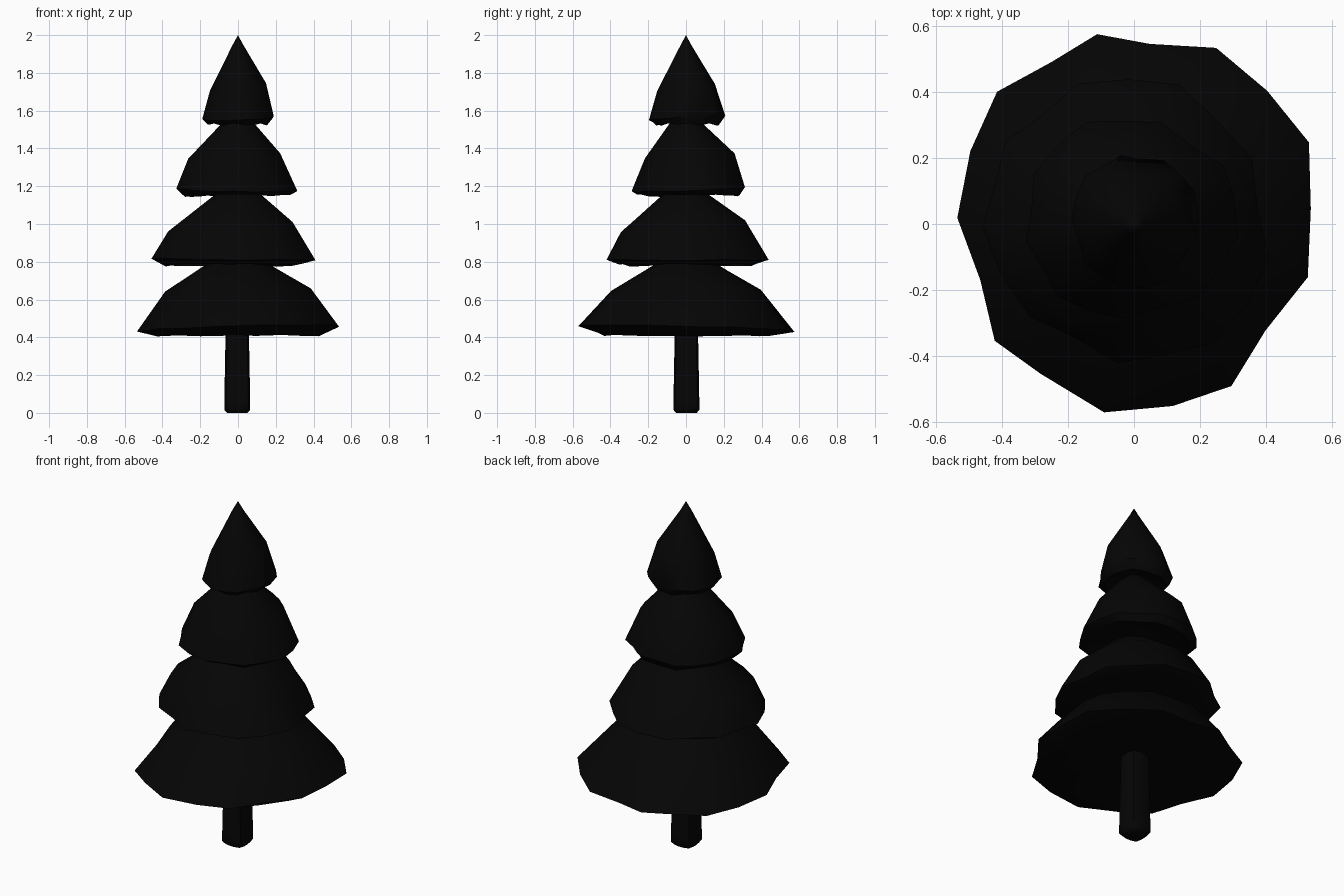
import bpy, bmesh, math, random

old = bpy.data.objects.get("Cube")
if old:
    bpy.data.objects.remove(old, do_unlink=True)

random.seed(4)
TAU = math.tau


def material(name, rgb):
    m = bpy.data.materials.new(name)
    m.use_nodes = True
    m.diffuse_color = (*rgb, 1)
    m.node_tree.nodes["Principled BSDF"].inputs["Base Color"].default_value = (*rgb, 1)
    return m


BLACK = material("soft black", (0.0015, 0.0015, 0.0015))

# Outline of a branch skirt: (angle, radius), nine tips each followed by a notch
OUTLINE = [(101, .585), (117, .55), (136, .576), (156, .542), (178, .535), (200, .495),
           (220, .55), (238, .534), (261, .577), (282, .563), (301, .572), (321, .512),
           (343, .55), (365, .537), (385, .584), (405, .57), (425, .588), (445, .547)]


def ring(bm, radius, z, shape, turn=0, lean=(0, 0), centre=(0, 0), wobble=0):
    """Ring of vertices; shape blends between a circle and the outline."""
    verts = []
    for angle, r in OUTLINE:
        a = math.radians(angle + turn)
        r = radius * (1 + (r / 0.56 - 1) * shape)
        c, s = math.cos(a), math.sin(a)
        h = z + lean[0] * c + lean[1] * s + random.uniform(-wobble, wobble)
        verts.append(bm.verts.new((r * c + centre[0], r * s + centre[1], h)))
    return verts


def bridge(bm, a, b):
    n = len(a)
    for i in range(n):
        j = (i + 1) % n
        bm.faces.new((a[i], a[j], b[j], b[i]))


def fan(bm, loop, z):
    tip = bm.verts.new((0, 0, z))
    for i in range(len(loop)):
        bm.faces.new((loop[i], loop[(i + 1) % len(loop)], tip))


def finish(bm, name):
    bmesh.ops.recalc_face_normals(bm, faces=bm.faces)
    mesh = bpy.data.meshes.new(name)
    bm.to_mesh(mesh)
    bm.free()
    mesh.materials.append(BLACK)
    obj = bpy.data.objects.new(name, mesh)
    bpy.context.collection.objects.link(obj)
    bpy.ops.object.select_all(action="DESELECT")
    obj.select_set(True)
    bpy.context.view_layer.objects.active = obj
    bpy.ops.object.shade_smooth_by_angle(angle=math.radians(50))


def skirt(name, turn, under, rim, rim_lean, centre, bend, bend_lean, bend_centre, neck, tip):
    """Drooping tier: hollow underside, jagged rim, shoulder bend, neck and tip."""
    bm = bmesh.new()
    low = ring(bm, *under, 0.6, turn, centre=centre, wobble=0.008)
    edge = ring(bm, *rim, 1, turn, rim_lean, centre, 0.003)
    shoulder = ring(bm, *bend, 0.5, turn, bend_lean, bend_centre, 0.004)
    top = ring(bm, *neck, 0, turn)
    for a, b in ((low, edge), (edge, shoulder), (shoulder, top)):
        bridge(bm, a, b)
    fan(bm, top, tip)
    fan(bm, low, under[1] + 0.08)
    finish(bm, name)


# Branch tiers from bottom to top: (radius, height) for each ring
skirt("bottom_branches", 0, (0.44, 0.412), (0.56, 0.445), (0.015, -0.016), (0, 0),
      (0.395, 0.65), (0.008, 0), (0, 0), (0.185, 0.775), 0.86)
skirt("lower_branches", 45, (0.36, 0.782), (0.43, 0.813), (-0.004, 0), (-0.016, 0),
      (0.33, 0.99), (0.025, 0.03), (-0.035, -0.02), (0.135, 1.145), 1.23)
skirt("upper_branches", 90, (0.28, 1.15), (0.314, 1.182), (-0.004, 0.01), (-0.005, 0.012),
      (0.243, 1.36), (0.015, 0.015), (-0.02, 0.02), (0.085, 1.535), 1.62)
skirt("top_branches", 0, (0.165, 1.527), (0.198, 1.562), (0.007, 0.012), (0, 0.005),
      (0.152, 1.725), (0.02, 0.02), (0, 0), (0.03, 1.945), 2.0)

# Tapered trunk: a square post with rounded corners and a softened foot
bm = bmesh.new()
loops = []
for size, z in ((0.8, 0), (1, 0.016), (1, 0.06), (0.88, 0.5)):
    loop = []
    for i in range(12):
        a = TAU * (i + 0.5) / 12
        r = size * (0.083 if i % 3 == 1 else 0.071)
        loop.append(bm.verts.new((r * math.cos(a) - 0.004, r * math.sin(a) + 0.002, z)))
    loops.append(loop)
for a, b in zip(loops, loops[1:]):
    bridge(bm, a, b)
bm.faces.new(loops[0])
bm.faces.new(loops[-1])
finish(bm, "trunk")
